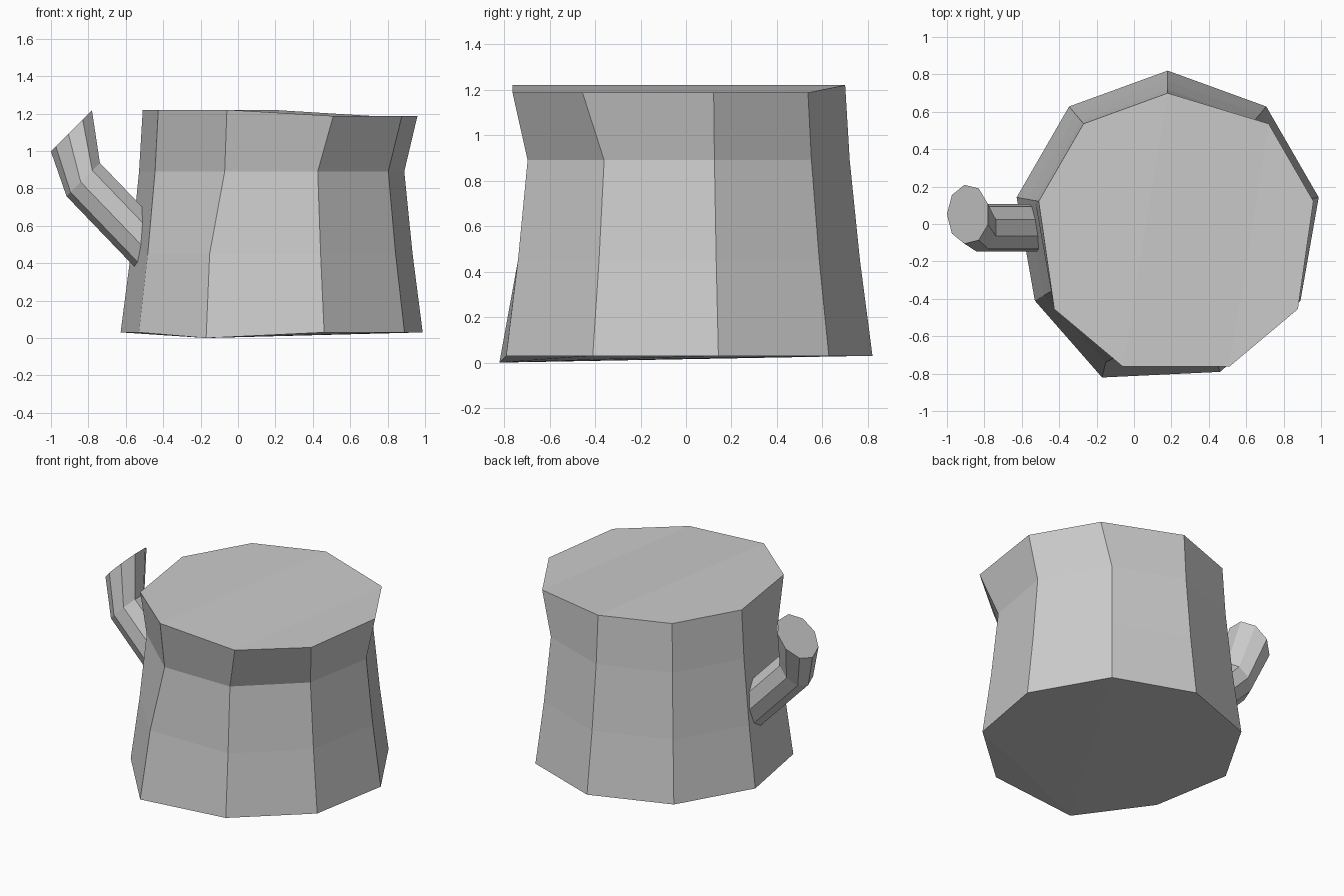
import bpy
import bmesh
from math import sin, cos, radians
from mathutils import Vector

SIDES = 9
STEP = 360 / SIDES

default_cube = bpy.data.objects.get("Cube")
if default_cube:
    bpy.data.objects.remove(default_cube, do_unlink=True)

# One plain grey for everything
grey = bpy.data.materials.new("plain grey")
grey.use_nodes = True
colour = (0.6, 0.6, 0.6, 1)
grey.diffuse_color = colour
grey.node_tree.nodes["Principled BSDF"].inputs["Base Color"].default_value = colour


def ring(bm, centre, radius, axis_u, axis_v, start):
    """Add a regular polygon of vertices in the plane of two axes."""
    verts = []
    for i in range(SIDES):
        angle = radians(start + i * STEP)
        offset = axis_u * cos(angle) + axis_v * sin(angle)
        verts.append(bm.verts.new(Vector(centre) + offset * radius))
    return verts


def bridge(bm, lower, upper):
    """Join two rings with side faces."""
    for i in range(SIDES):
        j = (i + 1) % SIDES
        bm.faces.new((lower[i], lower[j], upper[j], upper[i]))


def finish(bm, name):
    bmesh.ops.recalc_face_normals(bm, faces=bm.faces)
    mesh = bpy.data.meshes.new(name)
    bm.to_mesh(mesh)
    bm.free()
    mesh.materials.append(grey)
    obj = bpy.data.objects.new(name, mesh)
    bpy.context.collection.objects.link(obj)
    return obj


X, Y, Z = Vector((1, 0, 0)), Vector((0, 1, 0)), Vector((0, 0, 1))

# Pot body: tapered rings, counted anticlockwise from the right-hand side
body = bmesh.new()
levels = ((0.03, 0.82), (0.45, 0.765), (0.89, 0.72), (1.22, 0.7))
rings = [ring(body, (0.18, 0, z), r, X, Y, -30) for z, r in levels]
base, middle, neck, rim = rings
FRONT_RIGHT, FRONT_LEFT = SIDES - 1, SIDES - 2

# Front of the lower rings bulges a little, with one corner dragged out
for lower in (base, middle, neck):
    for i in (FRONT_RIGHT, FRONT_LEFT):
        lower[i].co.y -= 0.02
base[FRONT_LEFT].co += Vector((-0.07, -0.03, -0.03))
middle[FRONT_LEFT].co.x -= 0.07
neck[FRONT_LEFT].co.x -= 0.005

# Rim is pulled forward at the front, and outward and down on one side
for vert in rim:
    pulled_side = vert.co.x > 0.3
    if vert.co.y < -0.2:
        vert.co.y -= 0.105
    if pulled_side:
        vert.co += Vector((0.09, 0, -0.033))

for lower, upper in zip(rings, rings[1:]):
    bridge(body, lower, upper)

# Bottom is a fan around the dragged corner
for k in range(1, SIDES - 1):
    a = (FRONT_LEFT + k) % SIDES
    body.faces.new((base[FRONT_LEFT], base[a], base[(a + 1) % SIDES]))

# Lid has a low part, a sloping strip and a high part
body.faces.new((rim[FRONT_RIGHT], rim[0], rim[1], rim[2]))
body.faces.new((rim[FRONT_LEFT], rim[FRONT_RIGHT], rim[2], rim[3]))
body.faces.new(rim[3:FRONT_RIGHT])
finish(body, "pot_body")

# Spout: bent tube running from inside the body up to a wider mouth
spout = bmesh.new()
slant = Vector((-1, 0, -1)).normalized()
sections = (
    ((-0.45, -0.02, 0.46), 0.13),
    ((-0.825, -0.02, 0.85), 0.13),
    ((-0.887, 0.052, 1.11), 0.16),
)
tube = [ring(spout, centre, r, slant, Y, 0) for centre, r in sections]
for lower, upper in zip(tube, tube[1:]):
    bridge(spout, lower, upper)
spout.faces.new(tube[0])
spout.faces.new(tube[-1])
finish(spout, "spout")
